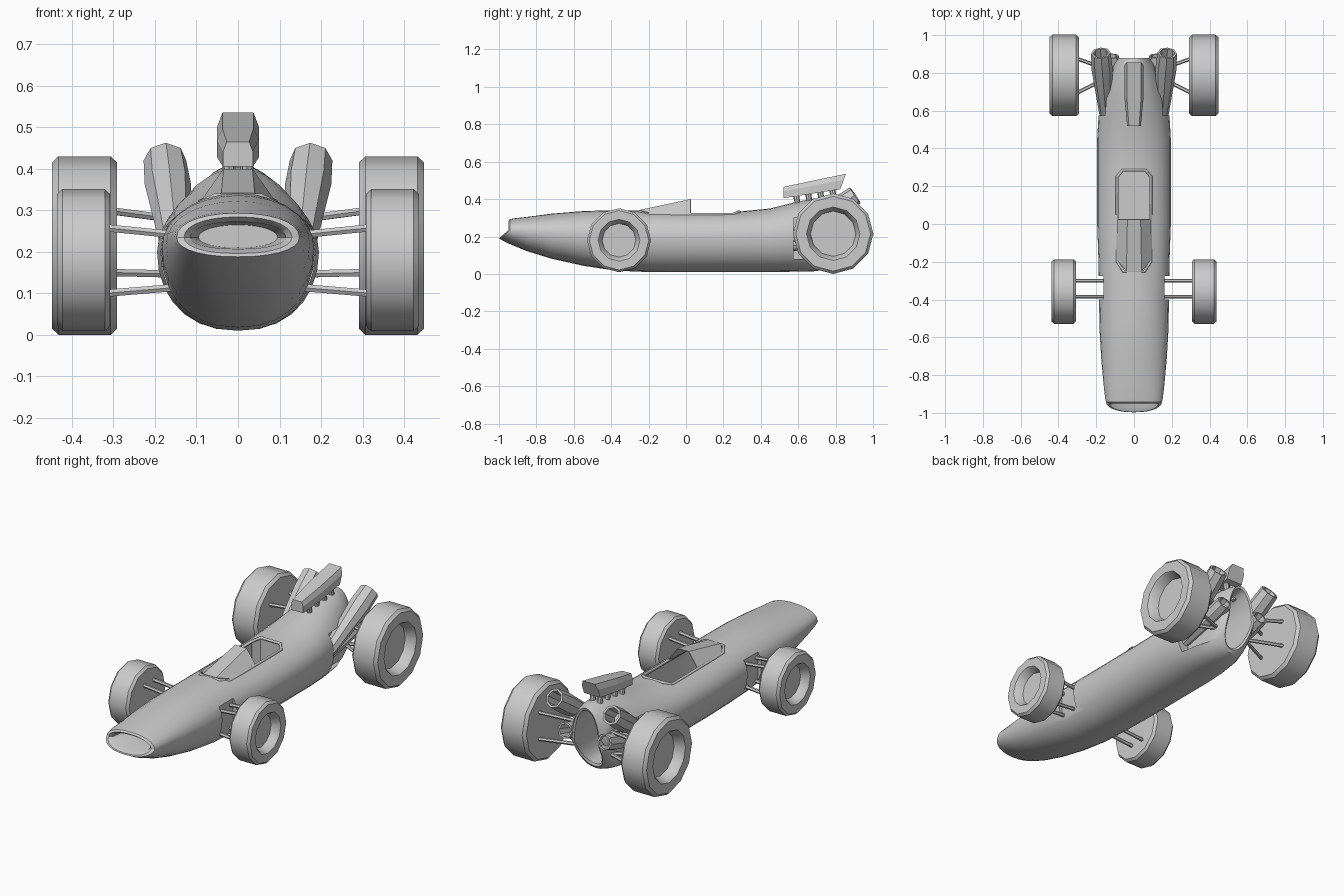
import bpy, bmesh, math
from mathutils import Vector

if "Cube" in bpy.data.objects:
    bpy.data.objects.remove(bpy.data.objects["Cube"])


def finish(name, bm, angle=35):
    bmesh.ops.recalc_face_normals(bm, faces=bm.faces[:])
    me = bpy.data.meshes.new(name)
    bm.to_mesh(me)
    bm.free()
    ob = bpy.data.objects.new(name, me)
    bpy.context.collection.objects.link(ob)
    smooth(ob, angle)
    return ob


def smooth(ob, angle):
    for p in ob.data.polygons:
        p.use_smooth = angle > 0
    ob.data.set_sharp_from_angle(angle=math.radians(angle))


def loft(name, rings, angle=35):
    """Skin a list of closed rings and cap both ends."""
    bm = bmesh.new()
    vs = [[bm.verts.new(p) for p in r] for r in rings]
    n = len(vs[0])
    for a, b in zip(vs, vs[1:]):
        for i in range(n):
            bm.faces.new((a[i], a[(i + 1) % n], b[(i + 1) % n], b[i]))
    bm.faces.new(vs[0])
    bm.faces.new(vs[-1])
    return finish(name, bm, angle)


def turned(name, p0, p1, profile, n=8, angle=35):
    """Lathe (distance fraction, radius) pairs along the line p0-p1."""
    p0, p1 = Vector(p0), Vector(p1)
    q = (p1 - p0).to_track_quat('Z', 'Y')
    rings = []
    for t, r in profile:
        c = p0.lerp(p1, t)
        rings.append([c + q @ Vector((r * math.cos(2 * math.pi * i / n),
                                      r * math.sin(2 * math.pi * i / n), 0)) for i in range(n)])
    return loft(name, rings, angle)


def prism(name, outline, z0, z1):
    return loft(name, [[(x, y, z) for x, y in outline] for z in (z0, z1)], 0)


def section(y, w, zb, zm, zt, e=1.0, d=0.0, n=28):
    """Body cross-section; d pushes the bottom half forward."""
    pts = []
    for i in range(n):
        a = 2 * math.pi * i / n
        c, s = math.cos(a), math.sin(a)
        k = e if s > 0 else 0.88
        x = w * math.copysign(abs(c) ** k, c)
        z = zm + (zt - zm if s > 0 else zm - zb) * math.copysign(abs(s) ** 0.95, s)
        pts.append((x, y - d * max(0, -s), z))
    return pts


def cut(ob, cutter):
    m = ob.modifiers.new("cut", 'BOOLEAN')
    m.operation = 'DIFFERENCE'
    m.solver = 'EXACT'
    m.object = cutter
    bpy.context.view_layer.objects.active = ob
    bpy.ops.object.modifier_apply(modifier=m.name)
    bpy.data.objects.remove(cutter)


# body shell: intake cavity, nose, tub, tail cowl, tail cavity
body = loft("body", [section(*s) for s in (
    (-0.80, 0.095, 0.21, 0.235, 0.265),
    (-0.935, 0.115, 0.207, 0.235, 0.272, 0.9, 0.035),
    (-0.95, 0.130, 0.196, 0.235, 0.284, 0.9, 0.045),
    (-0.942, 0.148, 0.188, 0.235, 0.293, 0.9, 0.055),
    (-0.92, 0.153, 0.163, 0.235, 0.297, 0.95, 0.03),
    (-0.85, 0.161, 0.122, 0.23, 0.305),
    (-0.72, 0.173, 0.082, 0.22, 0.322),
    (-0.55, 0.183, 0.044, 0.21, 0.336),
    (-0.38, 0.185, 0.018, 0.2, 0.341),
    (-0.2, 0.188, 0.010, 0.2, 0.338),
    (0.0, 0.195, 0.010, 0.2, 0.332),
    (0.3, 0.195, 0.010, 0.2, 0.335),
    (0.45, 0.195, 0.010, 0.2, 0.350),
    (0.57, 0.188, 0.012, 0.2, 0.380, 1.1),
    (0.68, 0.168, 0.014, 0.2, 0.403, 1.1),
    (0.79, 0.135, 0.022, 0.2, 0.412, 1.0, 0.04),
    (0.85, 0.108, 0.035, 0.2, 0.410, 1.0, 0.06),
    (0.88, 0.085, 0.050, 0.2, 0.402, 1.0, 0.08),
    (0.875, 0.075, 0.062, 0.2, 0.388, 1.0, 0.08),
    (0.66, 0.075, 0.062, 0.2, 0.35))])

# recesses for the suspension and exhausts, cockpit opening
for s in (-1, 1):
    for x0, y0, y1, z0, z1 in ((0.162, -0.40, -0.275, 0.07, 0.285), (0.11, 0.575, 1.0, 0.08, 0.30)):
        cut(body, prism("cutter", [(s * x0, y0), (s * 0.3, y0), (s * 0.3, y1), (s * x0, y1)], z0, z1))
half = [(0.055, -0.25), (0.088, -0.20), (0.09, 0.25), (0.06, 0.285)]
outline = half + [(-x, y) for x, y in reversed(half)]
cut(body, prism("cutter", outline, 0.14, 0.6))
smooth(body, 35)

# cockpit rim
cu = bpy.data.curves.new("cockpit_rim", 'CURVE')
cu.dimensions = '3D'
cu.bevel_depth = 0.008
cu.bevel_resolution = 1
sp = cu.splines.new('POLY')
sp.points.add(len(outline) - 1)
for p, (x, y) in zip(sp.points, outline):
    p.co = (x, y, 0.333 if abs(x) < 0.07 else 0.318, 1)
sp.use_cyclic_u = True
bpy.context.collection.objects.link(bpy.data.objects.new("cockpit_rim", cu))

# windscreen: sloping centre strip and two side panels
bm = bmesh.new()
L, R = ([bm.verts.new((s * x, y, z)) for x, y, z in
         ((0.04, -0.25, 0.342), (0.035, 0.025, 0.40), (0.088, 0.025, 0.325), (0.09, -0.19, 0.325))]
        for s in (-1, 1))
bm.faces.new(L)
bm.faces.new(R)
bm.faces.new((L[0], L[1], R[1], R[0]))
screen = finish("windscreen", bm, 0)
screen.modifiers.new("thickness", 'SOLIDIFY').thickness = 0.005

# air intake box, tapered to the front
def box_ring(y0, y1, w, z0, z1):
    c = w * 0.75
    return [(-w, y0, z0), (w, y0, z0), (w, y0 + (y1 - y0) * 0.6, z0 + (z1 - z0) * 0.6),
            (c, y1, z1), (-c, y1, z1), (-w, y0 + (y1 - y0) * 0.6, z0 + (z1 - z0) * 0.6)]


loft("intake_box", [box_ring(0.52, 0.52, 0.036, 0.405, 0.465),
                    box_ring(0.66, 0.67, 0.05, 0.427, 0.497),
                    box_ring(0.825, 0.855, 0.05, 0.453, 0.535)], 0)

# mirrored parts
for s, side in ((-1, "left"), (1, "right")):
    # intake trumpets
    for i in range(4):
        y = 0.585 + 0.065 * i
        turned(f"{side}_trumpet_{i}", (s * 0.022, y + 0.015, 0.36), (s * 0.022, y, 0.437 + 0.01 * i),
               [(0, 0.014), (1, 0.017)], 8)

    # wheels: chamfered tyre with a dished hub
    for name, x, y, r, w, hub in (("front", 0.308, -0.358, 0.171, 0.128, 0.112),
                                  ("rear", 0.291, 0.787, 0.215, 0.157, 0.143)):
        turned(f"{side}_{name}_wheel", (s * x, y, r if name == "rear" else 0.18),
               (s * (x + w), y, r if name == "rear" else 0.18),
               [(0, r * 0.93), (0.1, r), (0.9, r), (1, r * 0.93), (1, hub),
                (0.93, hub - 0.008), (0.65, hub - 0.022)], 12, 31)

    # suspension arms: inner point, outer point
    arms = []
    for y in (-0.385, -0.300):
        arms += [((0.14, y, 0.240), (0.32, y, 0.258)), ((0.14, y, 0.115), (0.32, y, 0.100))]
    for z0, z1 in ((0.27, 0.298), (0.145, 0.150)):
        arms += [((0.09, 0.80, z0), (0.30, 0.875, z1)), ((0.09, 0.80, z0), (0.30, 0.695, z1))]
    for i, (a, b) in enumerate(arms):
        turned(f"{side}_arm_{i}", (s * a[0], *a[1:]), (s * b[0], *b[1:]),
               [(0, 0.010), (1, 0.010)], 6)

    # flared exhausts with open ends
    for name, a, b, r in (("upper", (0.148, 0.57, 0.19), (0.176, 0.905, 0.42), 0.056),
                          ("lower", (0.125, 0.57, 0.15), (0.122, 0.89, 0.25), 0.047)):
        turned(f"{side}_{name}_exhaust", (s * a[0], *a[1:]), (s * b[0], *b[1:]),
               [(0, r * 0.6), (0.75, r), (1, r * 0.92), (1, r * 0.72), (0.72, r * 0.7)], 8, 30)
